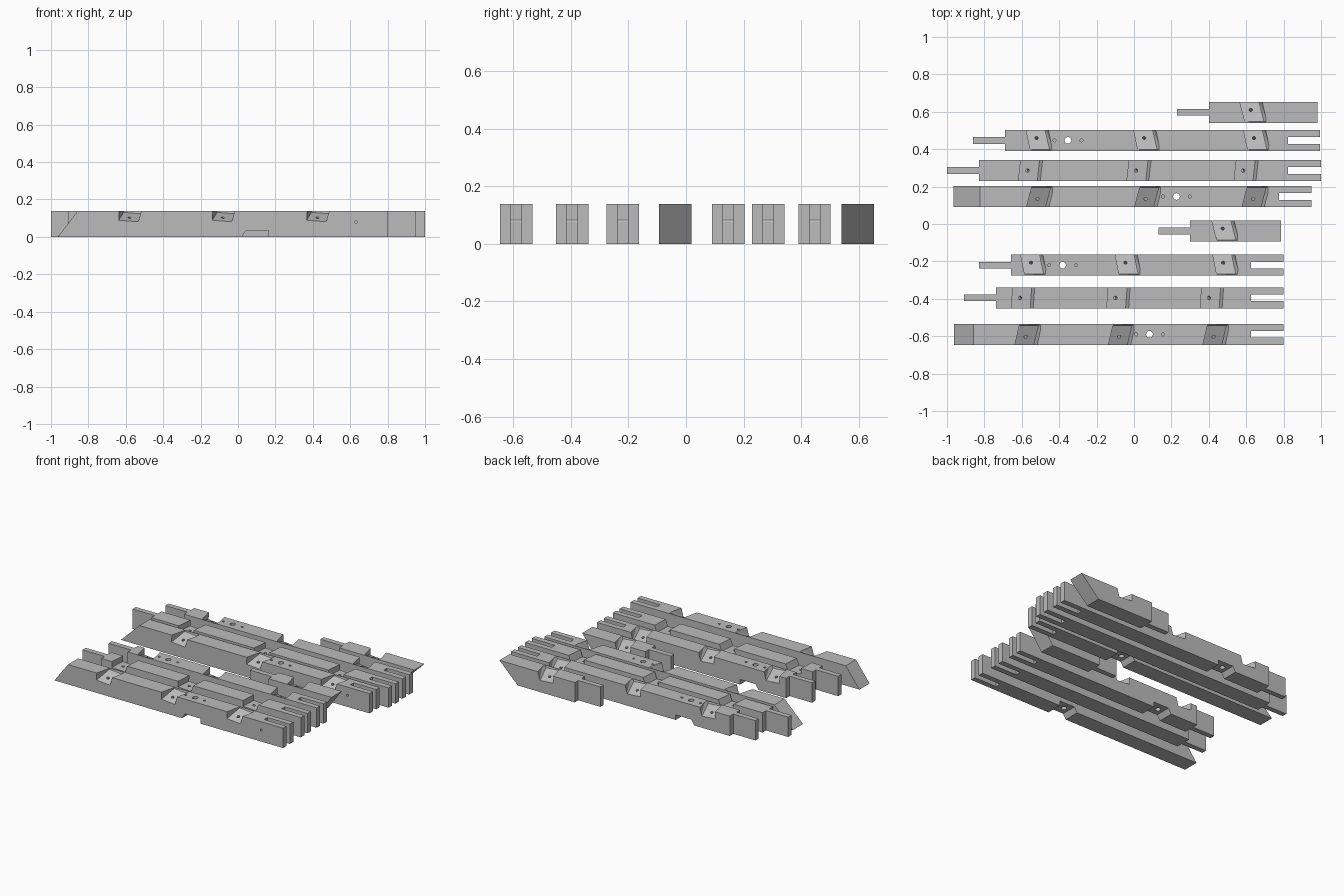
import bpy, bmesh
from mathutils import Vector

cube = bpy.data.objects.get("Cube")
if cube:
    bpy.data.objects.remove(cube, do_unlink=True)

H, HALF, TONGUE = 0.138, 0.056, 0.018   # beam height, half width, half tongue

grey = bpy.data.materials.new("timber_grey")
grey.use_nodes = True
grey.diffuse_color = (0.5, 0.5, 0.5, 1)
grey.node_tree.nodes["Principled BSDF"].inputs["Base Color"].default_value = (0.5, 0.5, 0.5, 1)


def to_object(bm, name):
    bmesh.ops.recalc_face_normals(bm, faces=bm.faces)
    mesh = bpy.data.meshes.new(name)
    bm.to_mesh(mesh)
    bm.free()
    mesh.materials.append(grey)
    obj = bpy.data.objects.new(name, mesh)
    bpy.context.collection.objects.link(obj)
    return obj


def hull(points):
    bm = bmesh.new()
    for p in points:
        bm.verts.new(p)
    bmesh.ops.convex_hull(bm, input=bm.verts)
    bmesh.ops.dissolve_limit(bm, angle_limit=0.01, verts=bm.verts, edges=bm.edges)
    return to_object(bm, "cutter")


def drill(start, end, radius):
    start, end = Vector(start), Vector(end)
    bm = bmesh.new()
    bmesh.ops.create_cone(bm, cap_ends=True, segments=16, radius1=radius,
                          radius2=radius, depth=(end - start).length)
    turn = Vector((0, 0, 1)).rotation_difference(end - start)
    for v in bm.verts:
        v.co = turn @ v.co + (start + end) / 2
    return to_object(bm, "cutter")


def cut(obj, cutter):
    mod = obj.modifiers.new("cut", 'BOOLEAN')
    mod.operation, mod.solver, mod.object = 'DIFFERENCE', 'EXACT', cutter
    bpy.context.view_layer.update()
    result = obj.evaluated_get(bpy.context.evaluated_depsgraph_get())
    mesh = bpy.data.meshes.new_from_object(result)
    obj.modifiers.clear()
    obj.data = mesh
    bpy.data.objects.remove(cutter, do_unlink=True)


def seat_height(x, y, side):
    # tilted seats fall towards their open side, level ones stay flat
    return 0.107 - 0.404 * side * y - 0.08 * x if side else 0.095 - 0.05 * x


def top_notch(c, y, side, lean):
    y0, y1 = -0.08, 0.08
    if side > 0:
        y0 = -0.048
    elif side < 0:
        y1 = 0.048
    pts = []
    for v in (y0, y1):
        shift = lean * v / (2 * HALF)
        for u, top_u in ((-0.06, -0.058), (0.042, 0.066)):
            pts.append((c + u + shift, y + v, seat_height(u, v, side)))
            rim = v - 0.008 * side if v * side < 0 else v
            pts.append((c + top_u + shift, y + rim, 0.16))
    return hull(pts)


def bottom_notch(c, y):
    return hull([(c + u, y + v, z) for v in (-0.1, 0.1)
                 for u, z in ((-0.075, -0.02), (-0.04, 0.035), (0.08, 0.035), (0.08, -0.02))])


def beam(name, y, x0, x1, side, lean, notches, tenon=None, slot=None,
         hole=None, left_slope=0, right_slope=0):
    # plan outline with tongue on the left and open slot on the right
    outline = [(x0, -HALF)]
    outline += [(x1, -HALF)]
    if slot is not None:
        outline += [(x1, -TONGUE), (slot, -TONGUE), (slot, TONGUE), (x1, TONGUE)]
    outline += [(x1, HALF), (x0, HALF)]
    if tenon is not None:
        outline += [(x0, TONGUE), (tenon, TONGUE), (tenon, -TONGUE), (x0, -TONGUE)]
    bm = bmesh.new()
    face = bm.faces.new([bm.verts.new((u, y + v, 0)) for u, v in outline])
    ext = bmesh.ops.extrude_face_region(bm, geom=[face])["geom"]
    for v in ext:
        if isinstance(v, bmesh.types.BMVert):
            v.co.z = H
    # slanted ends: longer below on the left, longer above on the right
    for v in bm.verts:
        if left_slope and v.co.z > 0 and v.co.x < x0 + 0.001:
            v.co.x += left_slope
        if right_slope and v.co.z == 0 and v.co.x > x1 - 0.001:
            v.co.x -= right_slope
    obj = to_object(bm, name)

    # angled seats and their bolt holes
    for c in notches:
        cut(obj, top_notch(c, y, side, lean))
        spot = Vector((c - 0.016, y + 0.012 * side, 0.1))
        axis = Vector((0.1, 0.404 * side, 1))
        cut(obj, drill(spot - axis * 0.08, spot + axis * 0.08, 0.009))
    # post socket below with through hole and two pilot holes
    if hole is not None:
        cut(obj, bottom_notch(hole, y))
        cut(obj, drill((hole, y, -0.1), (hole, y, 0.2), 0.018))
        for d in (-0.072, 0.072):
            cut(obj, drill((hole + d, y, 0.06), (hole + d, y, 0.2), 0.008))
    # peg hole at the slot
    if slot is not None:
        cut(obj, drill((slot + 0.005, y - 0.1, 0.08), (slot + 0.005, y + 0.1, 0.08), 0.007))
    return obj


# back set
beam("back_short_end", 0.597, 0.40, 0.98, 1, -0.03, [0.64], tenon=0.23, right_slope=0.14)
beam("back_upper_beam", 0.447, -0.69, 0.995, 1, -0.026, [-0.505, 0.07, 0.657],
     tenon=-0.86, slot=0.823, hole=-0.353)
beam("back_middle_beam", 0.286, -0.83, 1.0, 0, 0.012, [-0.553, 0.027, 0.60],
     tenon=-1.0, slot=0.823)
beam("back_sloped_beam", 0.147, -0.966, 0.95, -1, 0.03, [-0.50, 0.078, 0.652],
     slot=0.775, hole=0.227, left_slope=0.143)
# front set
beam("front_short_end", -0.037, 0.30, 0.786, 1, -0.03, [0.49], tenon=0.13, right_slope=0.1)
beam("front_upper_beam", -0.22, -0.657, 0.80, 1, -0.024, [-0.535, -0.03, 0.492],
     tenon=-0.83, slot=0.626, hole=-0.382)
beam("front_middle_beam", -0.395, -0.738, 0.80, 0, 0.008, [-0.593, -0.083, 0.417],
     tenon=-0.909, slot=0.626)
beam("front_sloped_beam", -0.59, -0.963, 0.80, -1, 0.027, [-0.564, -0.064, 0.441],
     slot=0.626, hole=0.083, left_slope=0.105)
